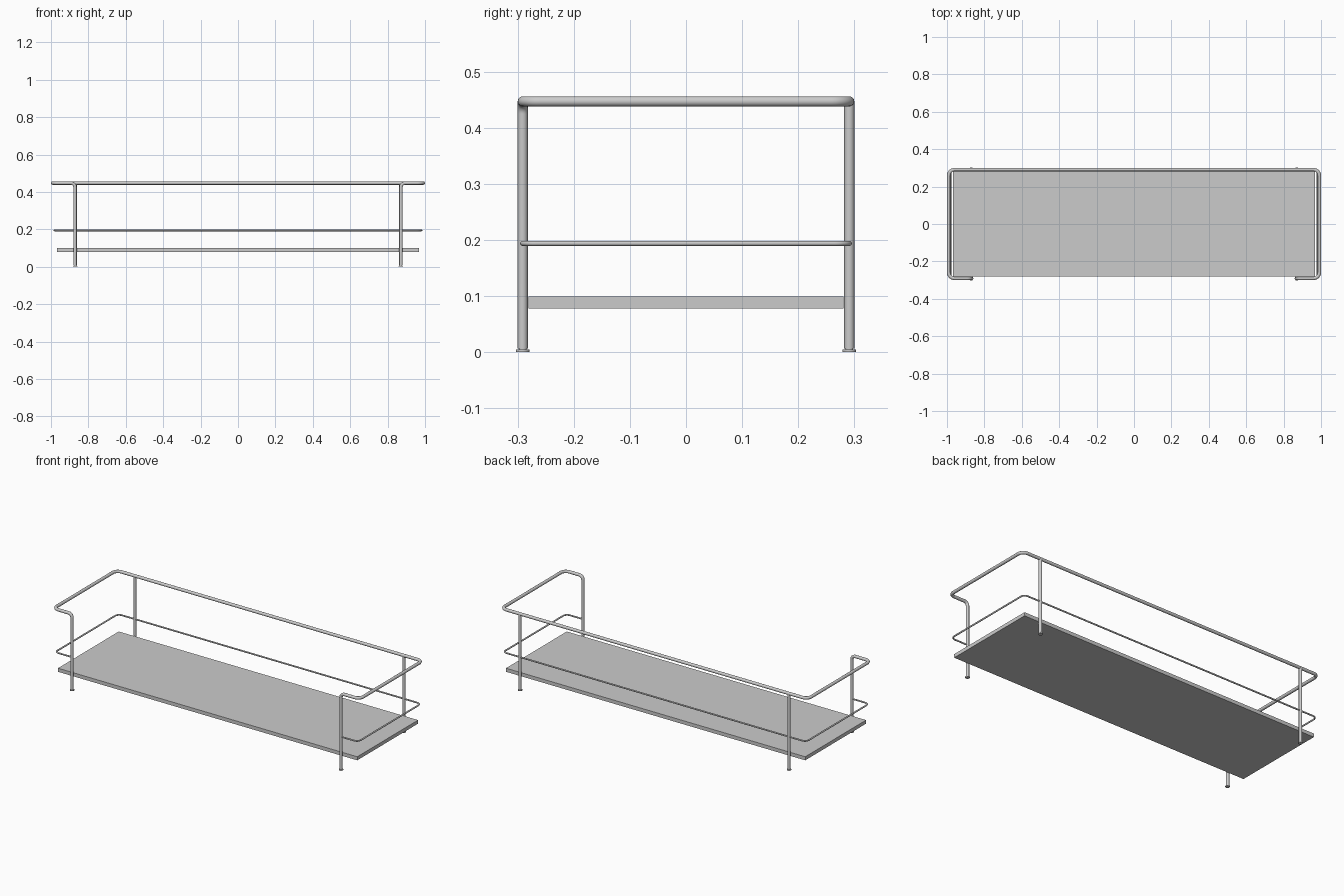
import bpy, math
from mathutils import Vector

if "Cube" in bpy.data.objects:
    bpy.data.objects.remove(bpy.data.objects["Cube"])

LEG_X, Y = 0.871, 0.291


def finish(ob, name):
    ob.name = name
    bpy.ops.object.select_all(action='DESELECT')
    ob.select_set(True)
    bpy.context.view_layer.objects.active = ob


def rounded(points, radii, steps=8):
    """Polyline with each inner corner replaced by a circular arc."""
    pts = [Vector(p) for p in points]
    out = [pts[0]]
    for a, p, b, r in zip(pts, pts[1:], pts[2:], radii):
        u, v = (a - p).normalized(), (b - p).normalized()
        centre = p + (u + v) * r          # all corners are right angles
        for i in range(steps + 1):
            t = math.pi / 2 * i / steps
            out.append(centre - v * r * math.cos(t) - u * r * math.sin(t))
    return out + [pts[-1]]


def tube(name, pts, radius):
    cu = bpy.data.curves.new(name, 'CURVE')
    cu.dimensions = '3D'
    cu.bevel_depth = radius
    cu.bevel_resolution = 6
    cu.use_fill_caps = True
    sp = cu.splines.new('POLY')
    sp.points.add(len(pts) - 1)
    for q, p in zip(sp.points, pts):
        q.co = (*p, 1)
    ob = bpy.data.objects.new(name, cu)
    bpy.context.collection.objects.link(ob)
    finish(ob, name)
    bpy.ops.object.convert(target='MESH')
    bpy.ops.object.shade_smooth_by_angle()


def disc(name, x, y, z0, z1, r):
    bpy.ops.mesh.primitive_cylinder_add(vertices=32, radius=r, depth=z1 - z0,
                                        location=(x, y, (z0 + z1) / 2))
    finish(bpy.context.object, name)
    bpy.ops.object.shade_smooth_by_angle()


# Shelf board
bpy.ops.mesh.primitive_cube_add(size=1, location=(0, 0, 0.0885))
board = bpy.context.object
board.scale = (1.938, 0.562, 0.021)
finish(board, "board")
bpy.ops.object.transform_apply(scale=True)

# Top rail and front legs: one continuous bent tube
z, x = 0.447, 0.991
half = [(LEG_X, -Y, 0.007), (LEG_X, -Y, z), (x, -Y, z), (x, Y, z)]
path = half + [(-px, py, pz) for px, py, pz in reversed(half)]
tube("top_rail_and_front_legs",
     rounded(path, [0.022, 0.032, 0.032, 0.032, 0.032, 0.022]), 0.009)

# Thin lower rail
z, x = 0.194, 0.981
half = [(LEG_X, -Y, z), (x, -Y, z), (x, Y, z)]
path = half + [(-px, py, pz) for px, py, pz in reversed(half)]
tube("lower_rail", rounded(path, [0.025] * 4), 0.0045)

# Back legs and feet
for sx, side in ((-1, "left"), (1, "right")):
    tube(f"back_leg_{side}", [(sx * LEG_X, Y, 0.007), (sx * LEG_X, Y, 0.447)], 0.009)
    for sy, end in ((-1, "front"), (1, "back")):
        disc(f"foot_{end}_{side}", sx * LEG_X, sy * Y, 0.0, 0.005, 0.012)
        disc(f"foot_stem_{end}_{side}", sx * LEG_X, sy * Y, 0.004, 0.012, 0.007)
